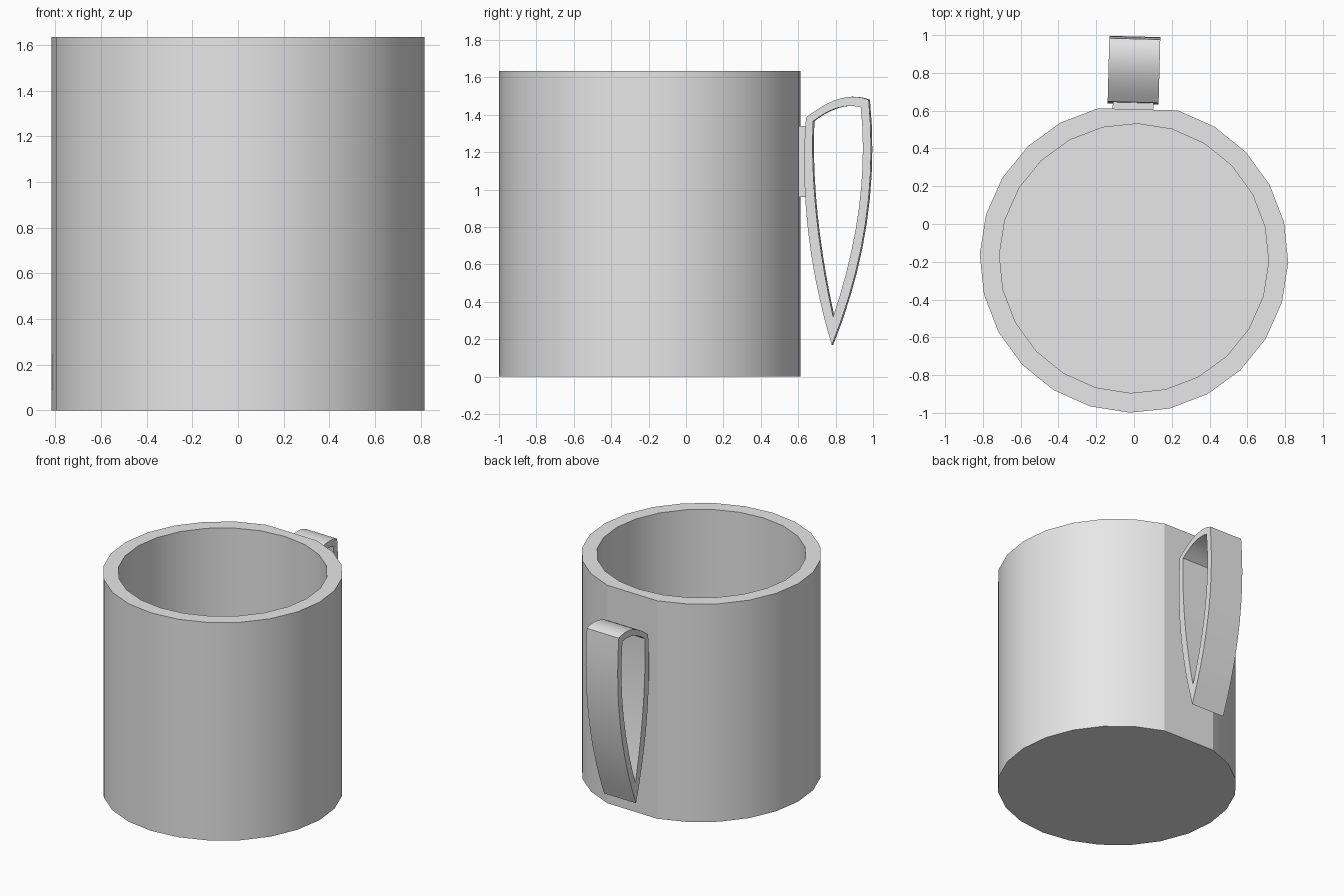
import bpy, bmesh, math
from mathutils import Vector, Matrix

cube = bpy.data.objects.get("Cube")
if cube:
    bpy.data.objects.remove(cube, do_unlink=True)

grey = bpy.data.materials.new("plain grey")
grey.use_nodes = True
grey.diffuse_color = (0.8, 0.8, 0.8, 1)
grey.node_tree.nodes["Principled BSDF"].inputs["Base Color"].default_value = (0.8, 0.8, 0.8, 1)

SIDES, TILT = 24, math.radians(-1.5)
CENTRE_Y = -0.182


def finish(name, bm):
    bmesh.ops.recalc_face_normals(bm, faces=bm.faces)
    mesh = bpy.data.meshes.new(name)
    bm.to_mesh(mesh)
    bm.free()
    mesh.materials.append(grey)
    obj = bpy.data.objects.new(name, mesh)
    bpy.context.collection.objects.link(obj)
    bpy.ops.object.select_all(action='DESELECT')
    obj.select_set(True)
    bpy.context.view_layer.objects.active = obj
    bpy.ops.object.shade_smooth_by_angle(angle=math.radians(20))
    return obj


def bridge(bm, a, b):
    for i in range(len(a)):
        j = (i + 1) % len(a)
        bm.faces.new((a[i], a[j], b[j], b[i]))


# Mug body: straight outer wall, flat rim, straight inner wall and floor
def ring(bm, radius, z, flat_back):
    pts = [Vector((radius * math.cos(TILT + math.tau * i / SIDES),
                   CENTRE_Y + radius * math.sin(TILT + math.tau * i / SIDES), z))
           for i in range(SIDES)]
    if flat_back:  # one broad facet where the handle joins
        back = SIDES // 4
        pts[back] = (pts[back - 1] + pts[back + 1]) / 2
    return [bm.verts.new(p) for p in pts]


bm = bmesh.new()
rings = [ring(bm, 0.817, 0, True), ring(bm, 0.817, 1.635, True),
         ring(bm, 0.713, 1.635, False), ring(bm, 0.713, 0.1, False)]
for lower, upper in zip(rings, rings[1:]):
    bridge(bm, lower, upper)
bm.faces.new(rings[0])
bm.faces.new(rings[-1])
finish("mug_body", bm)


# Handle: a pointed loop made of three bowed sides, with a matching opening
def bowed_loop(corners, middles, steps=10):
    pts = []
    for k in range(3):
        a, b = Vector(corners[k]), Vector(corners[(k + 1) % 3])
        control = 2 * Vector(middles[k]) - (a + b) / 2
        for i in range(steps):
            t = i / steps
            pts.append((1 - t) ** 2 * a + 2 * t * (1 - t) * control + t * t * b)
    return pts


outer = bowed_loop([(0.645, 1.385), (0.783, 0.168), (0.98, 1.48)],
                   [(0.656, 0.78), (0.963, 0.82), (0.825, 1.486)])
inner = bowed_loop([(0.683, 1.365), (0.79, 0.32), (0.938, 1.44)],
                   [(0.70, 0.87), (0.928, 0.90), (0.815, 1.437)])
turn = Matrix.Translation((0, 0.82, 0)) @ Matrix.Rotation(TILT, 4, 'Z') @ Matrix.Translation((0, -0.82, 0))

bm = bmesh.new()
loops = [[bm.verts.new(turn @ Vector((x, p.x, p.y))) for p in shape]
         for x, shape in ((-0.135, outer), (0.135, outer), (0.135, inner), (-0.135, inner))]
for k in range(4):
    bridge(bm, loops[k], loops[(k + 1) % 4])
finish("handle", bm)

# Small block joining the handle to the body
bm = bmesh.new()
bmesh.ops.create_cube(bm, size=1)
bmesh.ops.transform(bm, verts=bm.verts, matrix=turn
                    @ Matrix.Translation((0, 0.628, 1.15))
                    @ Matrix.Diagonal((0.215, 0.05, 0.38, 1)))
finish("handle_mount", bm)
